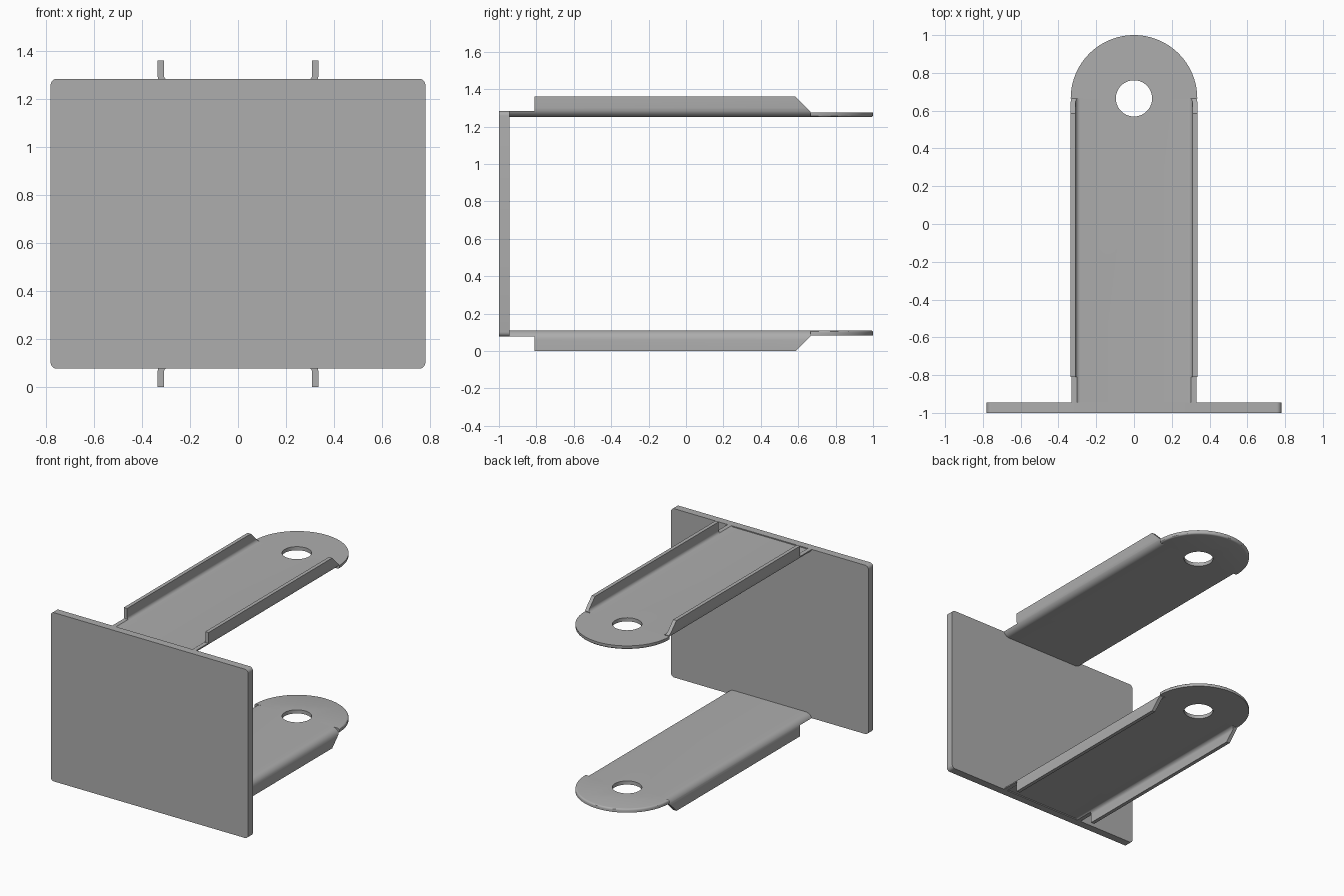
import bpy, bmesh
from math import sin, cos, pi, radians
from mathutils import Matrix

if "Cube" in bpy.data.objects:
    bpy.data.objects.remove(bpy.data.objects["Cube"])

# One plain grey metal
metal = bpy.data.materials.new("grey_metal")
metal.use_nodes = True
GREY = (0.42, 0.42, 0.42, 1)
metal.diffuse_color = GREY
metal.node_tree.nodes["Principled BSDF"].inputs["Base Color"].default_value = GREY

HEIGHT = 1.36              # overall height; the arms mirror about its middle
FLOOR = 1.25               # underside of the upper arm
SHEET = 0.026              # sheet thickness
HALF = 0.335               # half width of an arm
PLATE_BACK = -0.945
EYE_Y = 0.665              # centre of the round end
LIP = 1.283                # top of the plate and of the cut-down flange


def arc(cx, cy, r, a0, a1, n):
    """Points on an arc, angles in degrees."""
    angles = [radians(a0 + (a1 - a0) * i / n) for i in range(n + 1)]
    return [(cx + r * cos(a), cy + r * sin(a)) for a in angles]


def prism(name, points, axis, lo, hi):
    """Extrude a flat outline along an axis; the outline uses the other two."""
    place = {"x": lambda p, t: (t, *p),
             "y": lambda p, t: (p[0], t, p[1]),
             "z": lambda p, t: (*p, t)}[axis]
    bm = bmesh.new()
    ends = [[bm.verts.new(place(p, t)) for p in points] for t in (lo, hi)]
    for ring in ends:
        bm.faces.new(ring)
    for i in range(len(points)):
        j = i - 1
        bm.faces.new((ends[0][j], ends[0][i], ends[1][i], ends[1][j]))
    bmesh.ops.recalc_face_normals(bm, faces=bm.faces)
    mesh = bpy.data.meshes.new(name)
    bm.to_mesh(mesh)
    bm.free()
    mesh.materials.append(metal)
    obj = bpy.data.objects.new(name, mesh)
    bpy.context.collection.objects.link(obj)
    return obj


def activate(obj):
    bpy.ops.object.select_all(action="DESELECT")
    obj.select_set(True)
    bpy.context.view_layer.objects.active = obj


def cut(obj, cutters):
    activate(obj)
    for cutter in cutters:
        mod = obj.modifiers.new("cut", "BOOLEAN")
        mod.operation = "DIFFERENCE"
        mod.solver = "EXACT"
        mod.object = cutter
        bpy.ops.object.modifier_apply(modifier=mod.name)


def smooth(obj):
    activate(obj)
    bpy.ops.object.shade_smooth_by_angle(angle=radians(30))


# Front plate with rounded corners
W, R = 0.78, 0.025
BOTTOM = HEIGHT - LIP
outline = (arc(W - R, LIP - R, R, 0, 90, 6) + arc(R - W, LIP - R, R, 90, 180, 6)
           + arc(R - W, BOTTOM + R, R, 180, 270, 6)
           + arc(W - R, BOTTOM + R, R, 270, 360, 6))
plate = prism("front_plate", outline, "y", -1, PLATE_BACK)
smooth(plate)

# Upper arm: folded U channel
BEND = 0.05
cx, cz = HALF - BEND, FLOOR + BEND
outer = arc(cx, cz, BEND, -90, 0, 8) + [(HALF, HEIGHT)]
inner = [(HALF - SHEET, HEIGHT)] + arc(cx, cz, BEND - SHEET, 0, -90, 8)
half = outer + inner
section = half + [(-x, z) for x, z in reversed(half)]
arm = prism("upper_arm", section, "y", PLATE_BACK, EYE_Y)

# Upper arm round end, with a softened outer rim
eyelet = prism("upper_arm_round_end", arc(0, EYE_Y, HALF, 0, 180, 48), "z",
               FLOOR, FLOOR + SHEET)
bm = bmesh.new()
bm.from_mesh(eyelet.data)
rim = [e for e in bm.edges
       if all(v.co.z < FLOOR + 0.001 for v in e.verts)
       and any(v.co.y > EYE_Y + 0.001 for v in e.verts)]
bmesh.ops.bevel(bm, geom=rim, offset=0.012, segments=3, profile=0.5,
                affect="EDGES")
bm.to_mesh(eyelet.data)
bm.free()

# Cutters: flange notch by the plate, sloped flange end, pin hole
notch = prism("notch_cutter", [(-1.1, LIP), (-0.81, LIP), (-0.81, 1.5), (-1.1, 1.5)],
              "x", -1, 1)
slope = prism("slope_cutter", [(0.566, 1.38), (0.666, 1.28), (0.7, 1.28), (0.7, 1.38)],
              "x", -1, 1)
hole = prism("hole_cutter", arc(0, EYE_Y, 0.096, 3, 363, 48)[:-1], "z", 1.1, 1.5)
cut(arm, [notch, slope, hole])
cut(eyelet, [hole])
for cutter in (notch, slope, hole):
    bpy.data.objects.remove(cutter)

# Lower arm mirrors the upper one
flip = Matrix.Translation((0, 0, HEIGHT)) @ Matrix.Diagonal((1, 1, -1, 1))
for part in (arm, eyelet):
    smooth(part)
    twin = part.copy()
    twin.data = part.data.copy()
    twin.name = part.name.replace("upper", "lower")
    twin.data.transform(flip)
    twin.data.flip_normals()
    bpy.context.collection.objects.link(twin)
